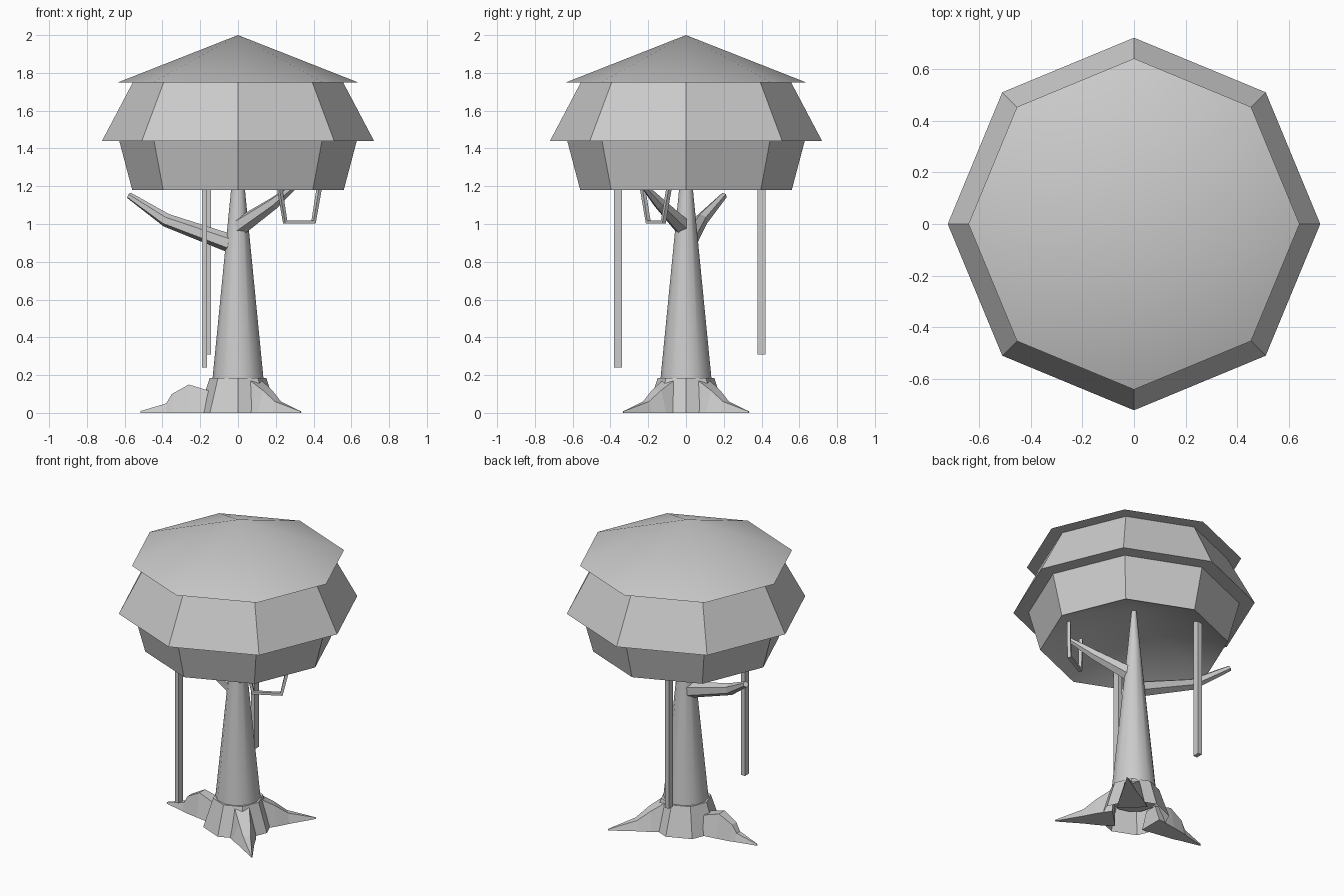
import bpy, bmesh, math
from mathutils import Vector

if "Cube" in bpy.data.objects:
    bpy.data.objects.remove(bpy.data.objects["Cube"])


def make(name, rings, cap=True, smooth=False):
    """Skin a list of rings (equal point counts; one point = tip)."""
    bm = bmesh.new()
    loops = [[bm.verts.new(p) for p in r] for r in rings]
    for a, b in zip(loops, loops[1:]):
        n = max(len(a), len(b))
        for i in range(n):
            j = (i + 1) % n
            if len(b) == 1:
                bm.faces.new((a[i], a[j], b[0]))
            elif len(a) == 1:
                bm.faces.new((a[0], b[j], b[i]))
            else:
                bm.faces.new((a[i], a[j], b[j], b[i]))
    if cap:
        for l in (loops[0], loops[-1]):
            if len(l) > 2:
                bm.faces.new(l)
    bmesh.ops.recalc_face_normals(bm, faces=bm.faces)
    me = bpy.data.meshes.new(name)
    bm.to_mesh(me)
    bm.free()
    ob = bpy.data.objects.new(name, me)
    bpy.context.collection.objects.link(ob)
    if smooth:
        bpy.context.view_layer.objects.active = ob
        ob.select_set(True)
        bpy.ops.object.shade_smooth_by_angle(angle=math.radians(31))
        ob.select_set(False)
    return ob


def lathe(name, profile, sides=8, **kw):
    rings = []
    for r, z in profile:
        n = sides if r > 0 else 1
        rings.append([(r * math.cos(math.tau * i / sides),
                       r * math.sin(math.tau * i / sides), z) for i in range(n)])
    return make(name, rings, **kw)


def tube(name, path, radii, sides=6, **kw):
    pts = [Vector(p) for p in path]
    rings = []
    for i, (p, r) in enumerate(zip(pts, radii)):
        d = Vector((0, 0, 0))
        if i > 0:
            d += (p - pts[i - 1]).normalized()
        if i < len(pts) - 1:
            d += (pts[i + 1] - p).normalized()
        q = d.to_track_quat('Z', 'Y')
        rings.append([p + q @ Vector((r * math.cos(math.tau * (k + .5) / sides),
                                      r * math.sin(math.tau * (k + .5) / sides), 0))
                      for k in range(sides)])
    return make(name, rings, **kw)


def root(name, angle, stations):
    """Ridge-shaped root: stations of (distance, half width, height)."""
    ca, sa = math.cos(math.radians(angle)), math.sin(math.radians(angle))
    rings = []
    for d, w, h in stations:
        sect = [(-w, 0), (-w * .5, h), (w * .5, h), (w, 0)]
        rings.append([(d * ca - s * sa, d * sa + s * ca, z) for s, z in sect])
    return make(name, rings)


# Canopy: three stacked octagonal layers, the lowest hollowed from below
lathe("canopy_top", [(.64, 1.748), (0, 2.0)], smooth=True)
lathe("canopy_middle", [(.72, 1.44), (.537, 1.787)])
lathe("canopy_bottom", [(0, 1.42), (.56, 1.18), (.63, 1.445)], smooth=True)

# Trunk and flared base
lathe("trunk", [(.14, .12), (.135, .18), (.037, 1.18), (.015, 1.42)], 12, smooth=True)
lathe("trunk_base", [(.21, 0), (.15, .185), (.12, .185)], cap=False)

# Roots
for side, ang in (("right_front", -45), ("right_back", 45)):
    root(side + "_root", ang, [(.12, .09, .18), (.22, .07, .12),
                               (.30, .045, .06), (.47, .004, .008)])
root("left_root", 180, [(.13, .08, .11), (.26, .06, .15),
                        (.35, .045, .10), (.38, .035, .05), (.515, .004, .01)])

# Branches
tube("left_branch", [(-.02, 0, .89), (-.38, .08, 1.02), (-.575, .20, 1.15)],
     [.05, .036, .018])
tube("right_branch", [(0, -.01, .98), (.19, -.14, 1.11), (.31, -.23, 1.21)],
     [.05, .033, .015])

# Looped vine under the right side
tube("vine_loop", [(.21, -.24, 1.25), (.25, -.20, 1.01), (.40, -.12, 1.01),
                   (.44, -.08, 1.25)], [.015] * 4, 4)

# Hanging vines
for name, x, y, z in (("front_vine", -.177, -.36, .24), ("back_vine", -.158, .40, .31)):
    w, t = .014, .022
    make(name, [[(x - w, y - t, h), (x + w, y - t, h), (x + w, y + t, h),
                 (x - w, y + t, h)] for h in (z, 1.3)])
